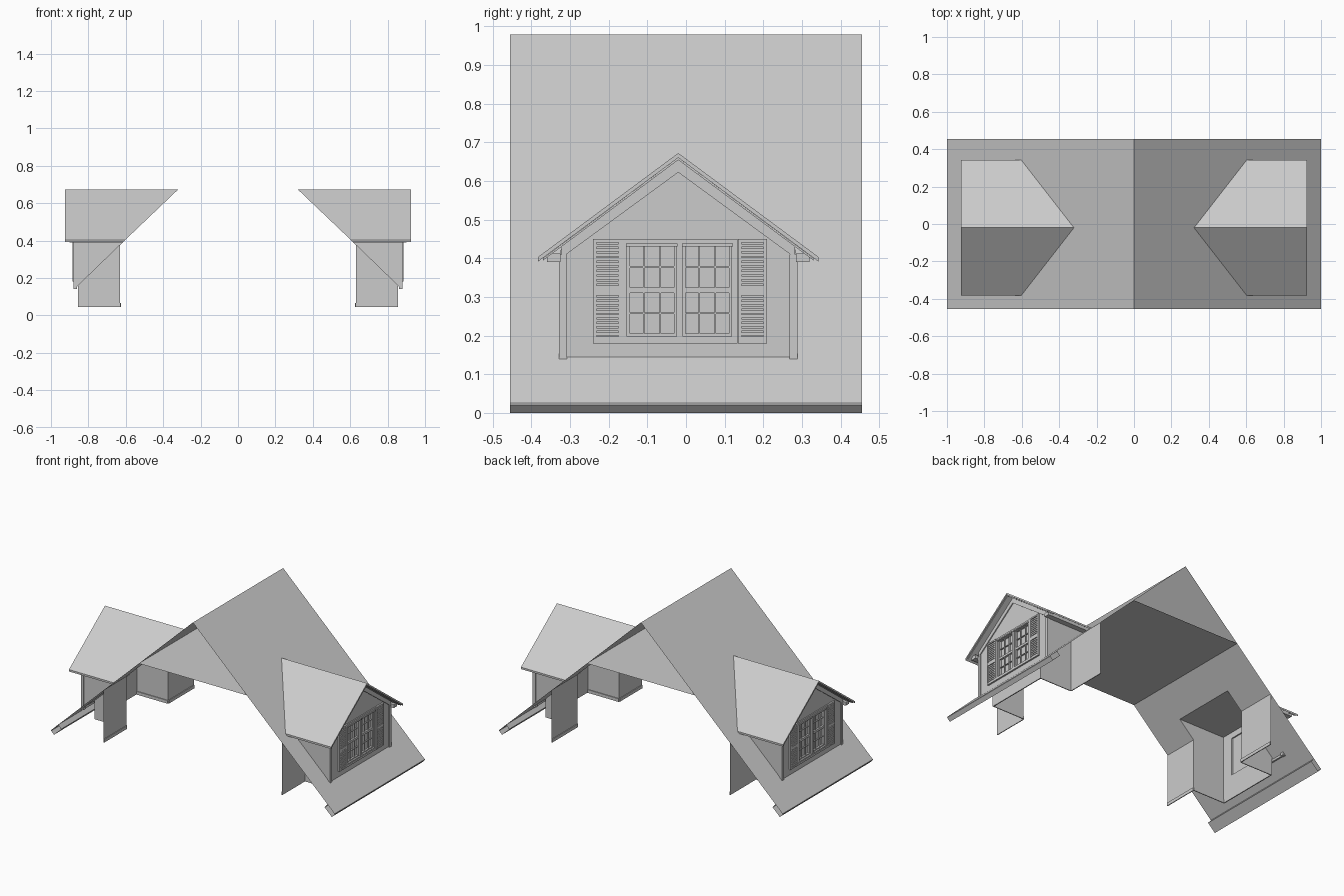
import bpy, bmesh

cube = bpy.data.objects.get("Cube")
if cube:
    bpy.data.objects.remove(cube, do_unlink=True)


def material(name, value):
    m = bpy.data.materials.new(name)
    m.use_nodes = True
    color = (value, value, value, 1)
    m.diffuse_color = color
    m.node_tree.nodes["Principled BSDF"].inputs["Base Color"].default_value = color
    return m


GREY = material("plain grey", 0.6)

PITCH, RIDGE, HALF = 0.953, 0.978, 0.455     # main roof
WALL = 0.875                                 # dormer face
MID, SIDE = -0.02, 0.305                     # dormer centre and half width
IN_Y = (-0.225, 0.195)                       # dormer room sides
IN_X, KNEE, TOP, FLOOR = 0.85, 0.63, 0.475, 0.045


def roof_z(x):
    return RIDGE - PITCH * x


def roof_x(z):
    return (RIDGE - z) / PITCH


def finish(name, bm):
    """Make an object and mirror it to the other side of the ridge."""
    mesh = bpy.data.meshes.new(name)
    bm.to_mesh(mesh)
    bm.free()
    mesh.materials.append(GREY)
    ob = bpy.data.objects.new(name, mesh)
    bpy.context.collection.objects.link(ob)
    mod = ob.modifiers.new("mirror", 'MIRROR')
    mod.merge_threshold = 0.0001
    return ob


def sheets(name, polygons):
    bm = bmesh.new()
    for poly in polygons:
        bm.faces.new([bm.verts.new(p) for p in poly])
    bmesh.ops.remove_doubles(bm, verts=bm.verts, dist=0.0001)
    return finish(name, bm)


def prism(bm, profile, outer, inner=None):
    """Extrude a (y, z) profile along x; without inner it runs into the roof."""
    a = [bm.verts.new((outer, y, z)) for y, z in profile]
    b = [bm.verts.new((roof_x(z) if inner is None else inner, y, z)) for y, z in profile]
    faces = [bm.faces.new(a), bm.faces.new(b[::-1])]
    for i in range(len(a)):
        j = (i + 1) % len(a)
        faces.append(bm.faces.new((a[j], a[i], b[i], b[j])))
    bmesh.ops.recalc_face_normals(bm, faces=faces)


def rect(y0, y1, z0, z1):
    return [(y0, z0), (y1, z0), (y1, z1), (y0, z1)]


def prisms(name, profiles, outer, inner=None):
    bm = bmesh.new()
    for p in profiles:
        prism(bm, p, outer, inner)
    return finish(name, bm)


def around(y0, y1, z0, z1, hole):
    """Four rectangles framing a hole."""
    a, b, c, d = hole
    return [rect(y0, a, z0, z1), rect(b, y1, z0, z1), rect(a, b, z0, c), rect(a, b, d, z1)]


def chevron(half, apex, eave, drop):
    return [(MID - half, eave), (MID, apex), (MID + half, eave),
            (MID + half, eave - drop), (MID, apex - drop), (MID - half, eave - drop)]


# main roof slope, left open where the dormer room passes through
xs = [0, roof_x(TOP), IN_X, 1]
ys = [-HALF, IN_Y[0], IN_Y[1], HALF]
cells = []
for i in range(3):
    for j in range(3):
        if (i, j) != (1, 1):
            cells.append([(x, y, roof_z(x)) for x, y in (
                (xs[i], ys[j]), (xs[i + 1], ys[j]), (xs[i + 1], ys[j + 1]), (xs[i], ys[j + 1]))])
sheets("main_roof", cells)

# eave fascia and soffit strip
eave = [(1, 0.025), (1, 0.02), (0.98, 0), (0.93, 0.048), (0.95, 0.072)]
sheets("eave_fascia", [[(a[0], -HALF, a[1]), (b[0], -HALF, b[1]), (b[0], HALF, b[1]), (a[0], HALF, a[1])]
                       for a, b in zip(eave, eave[1:])])

# attic ceiling
cz = 0.615
cx = roof_x(cz)
sheets("attic_ceiling", [[(0, -HALF, cz), (0, HALF, cz), (cx, HALF, cz), (cx, -HALF, cz)]])

# knee walls either side of the dormer room
kz = roof_z(KNEE)
sheets("knee_wall", [[(KNEE, a, FLOOR), (KNEE, a, kz), (KNEE, b, kz), (KNEE, b, FLOOR)]
                     for a, b in ((-HALF, IN_Y[0]), (IN_Y[1], HALF))])

# dormer room side walls and ceiling
side = [(KNEE, FLOOR), (IN_X, FLOOR), (IN_X, TOP), (roof_x(TOP), TOP), (KNEE, kz)]
room = [[(x, IN_Y[0], z) for x, z in side[::-1]], [(x, IN_Y[1], z) for x, z in side]]
room.append([(roof_x(TOP), IN_Y[0], TOP), (roof_x(TOP), IN_Y[1], TOP),
             (IN_X, IN_Y[1], TOP), (IN_X, IN_Y[0], TOP)])
sheets("dormer_room", room)

# baseboards
base = FLOOR + 0.02
prisms("knee_baseboard", [rect(-HALF, IN_Y[0], FLOOR, base), rect(IN_Y[1], HALF, FLOOR, base)],
       KNEE, KNEE - 0.005)
prisms("dormer_baseboard", [rect(IN_Y[0], IN_Y[0] + 0.005, FLOOR, base),
                            rect(IN_Y[1] - 0.005, IN_Y[1], FLOOR, base)], IN_X, KNEE)

# dormer front wall, outside and inside
L, R = MID - SIDE, MID + SIDE
hole = (-0.152, 0.118, 0.198, 0.437)
foot, plate = 0.14, 0.45
outside = around(L, R, foot, plate, hole)
outside.append([(L, plate), (R, plate), (MID + 0.26, plate), (MID, 0.655), (MID - 0.26, plate)])
outside[-1] = [(MID - 0.27, plate), (MID + 0.27, plate), (MID, 0.655)]
outside[0] = [(L, foot), (hole[0], foot), (hole[0], plate), (MID - 0.27, plate), (L, 0.42)]
outside[1] = [(hole[1], foot), (R, foot), (R, 0.42), (MID + 0.27, plate), (hole[1], plate)]
prisms("dormer_front_wall", outside, WALL, WALL - 0.01)
prisms("dormer_inner_wall", around(*IN_Y, FLOOR, TOP, hole), IN_X + 0.006, IN_X)
prisms("window_reveal", around(hole[0] - 0.005, hole[1] + 0.005, hole[2] - 0.005, hole[3] + 0.005, hole),
       WALL, IN_X)

# dormer side walls
cheek = [(roof_x(foot), foot), (WALL, foot), (WALL, 0.415), (roof_x(0.415), 0.415)]
sheets("dormer_side_wall", [[(x, L, z) for x, z in cheek], [(x, R, z) for x, z in cheek[::-1]]])

# corner boards
w = 0.017
prisms("corner_board", [rect(L - 0.003, L + w, foot, 0.41), rect(R - w, R + 0.003, foot, 0.41)],
       WALL + 0.005, WALL - 0.015)

# dormer roof, rake trim and eave boxes
prisms("dormer_roof", [chevron(0.363, 0.672, 0.403, 0.012)], 0.925)
prisms("rake_board", [chevron(0.35, 0.66, 0.4, 0.006)], 0.918, WALL)
prisms("frieze_board", [chevron(0.302, 0.656, 0.435, 0.034)], WALL + 0.006, WALL)
prisms("eave_box", [rect(L - 0.034, L, 0.39, 0.412), rect(R, R + 0.034, 0.39, 0.412)], 0.9)

# window casing, caps and sill
prisms("window_casing", around(-0.165, 0.133, 0.18, 0.45, hole) +
       [rect(-0.024, -0.008, hole[2], hole[3])], WALL + 0.007, WALL - 0.005)
prisms("window_cap", [rect(-0.155, -0.022, 0.43, 0.438), rect(-0.01, 0.121, 0.43, 0.438)],
       WALL + 0.012, WALL)
prisms("window_sill", [rect(-0.165, 0.133, 0.18, 0.193)], WALL + 0.01, WALL)

# sashes, muntins and glass
sash, bars, panes = [], [], []
for a, b in ((hole[0], -0.024), (-0.008, hole[1])):
    half = (hole[2] + hole[3]) / 2
    for z0, z1 in ((hole[2], half), (half, hole[3])):
        t = 0.007
        sash += around(a, b, z0, z1, (a + t, b - t, z0 + t, z1 - t))
        for k in (1, 2):
            y = a + (b - a) * k / 3
            bars.append(rect(y - 0.002, y + 0.002, z0, z1))
        zm = (z0 + z1) / 2
        bars.append(rect(a, b, zm - 0.002, zm + 0.002))
    panes.append(rect(a, b, hole[2], hole[3]))
prisms("window_sash", sash, WALL - 0.003, WALL - 0.015)
prisms("window_muntins", bars, WALL - 0.006, WALL - 0.014)
prisms("window_glass", panes, WALL - 0.015, WALL - 0.017)

# louvred shutters
frames, slats = [], []
for a, b in ((-0.24, -0.166), (0.135, 0.21)):
    for z0, z1 in ((0.18, 0.312), (0.312, 0.45)):
        t = 0.009
        frames += around(a, b, z0, z1, (a + t, b - t, z0 + t, z1 - t))
        n = 10
        step = (z1 - z0 - 2 * t) / n
        for k in range(n):
            z = z0 + t + k * step
            slats.append(rect(a + t, b - t, z, z + step * 0.7))
prisms("shutter_frame", frames, WALL + 0.01, WALL)
prisms("shutter_slats", slats, WALL + 0.007, WALL)
